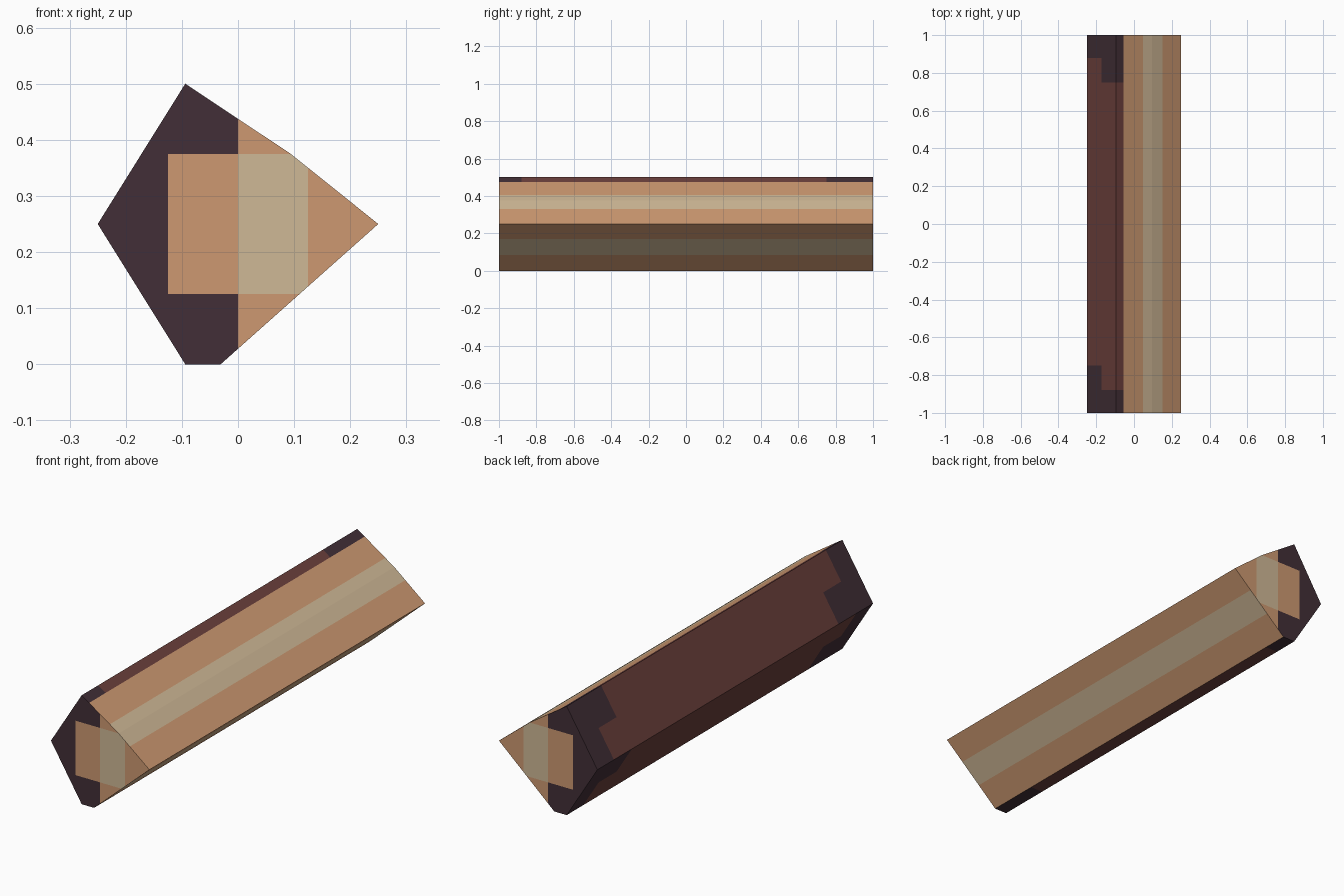
import bpy, bmesh
from mathutils import Vector

if "Cube" in bpy.data.objects:
    bpy.data.objects.remove(bpy.data.objects["Cube"])


def lin(c):
    c /= 255
    return c / 12.92 if c <= 0.04045 else ((c + 0.055) / 1.055) ** 2.4


def material(name, rgb):
    m = bpy.data.materials.new(name)
    m.diffuse_color = (*[lin(c) for c in rgb], 1)
    m.use_nodes = True
    m.node_tree.nodes["Principled BSDF"].inputs["Base Color"].default_value = m.diffuse_color
    return m


DARK, BARK, TAN, PALE = range(4)
mats = [material("dark bark", (66, 47, 55)), material("red brown bark", (108, 64, 60)),
        material("tan wood", (205, 153, 113)), material("pale heartwood", (207, 184, 150))]

# Split log cross-section (x, z), extruded along y
profile = [(-0.25, 0.25), (-0.094, 0), (-0.031, 0), (0.25, 0.25), (0.094, 0.375), (-0.094, 0.5)]
bm = bmesh.new()
front = bm.faces.new([bm.verts.new((x, -1, z)) for x, z in profile])
ext = bmesh.ops.extrude_face_region(bm, geom=[front], use_keep_orig=True)
bmesh.ops.translate(bm, vec=(0, 2, 0), verts=[g for g in ext["geom"] if isinstance(g, bmesh.types.BMVert)])
bmesh.ops.recalc_face_normals(bm, faces=bm.faces)

# Cut the colour boundaries into the surface
cuts = {0: (-0.125, 0, 0.125), 1: (-0.88, -0.75, 0.75, 0.88),
        2: (0.085, 0.125, 0.17, 0.25, 0.33, 0.375, 0.405, 0.475)}
for axis, values in cuts.items():
    for v in values:
        n = Vector((0, 0, 0))
        n[axis] = 1
        bmesh.ops.bisect_plane(bm, geom=bm.verts[:] + bm.edges[:] + bm.faces[:],
                               plane_co=n * v, plane_no=n, dist=1e-5)


def bark(c):
    # Dark stepped patches at both ends of the bark
    upper = c.z > 0.375 or 0.125 < c.z < 0.25
    lo, hi = (-0.88, 0.75) if upper else (-0.75, 0.88)
    return BARK if lo < c.y < hi else DARK


def colour(f):
    c = f.calc_center_median()
    if abs(f.normal.y) > 0.9:                      # sawn ends
        if abs(c.x) < 0.125 and abs(c.z - 0.25) < 0.125:
            return PALE if c.x > 0 else TAN
        return TAN if c.x > 0 else DARK
    if f.normal.x < 0.1 or c.z > 0.475:            # bark sides
        return bark(c)
    return PALE if 0.33 < c.z < 0.405 or 0.085 < c.z < 0.17 else TAN   # split sides


bm.normal_update()
for f in bm.faces:
    f.material_index = colour(f)

mesh = bpy.data.meshes.new("split_log")
bm.to_mesh(mesh)
bm.free()
for m in mats:
    mesh.materials.append(m)
bpy.context.collection.objects.link(bpy.data.objects.new("split_log", mesh))
